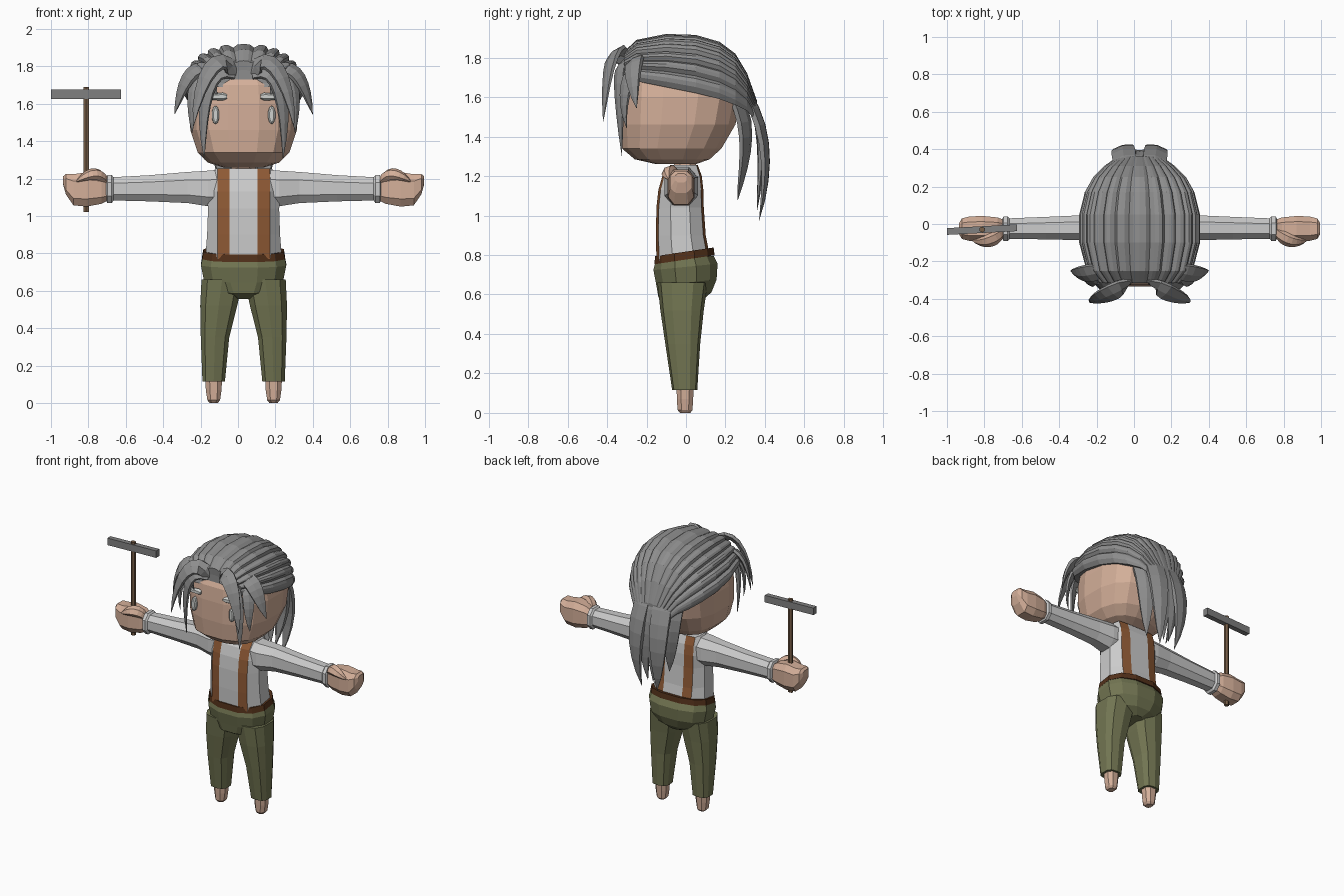
import bpy, bmesh, math
from mathutils import Vector
from mathutils.geometry import interpolate_bezier

if "Cube" in bpy.data.objects:
    bpy.data.objects.remove(bpy.data.objects["Cube"])

CX = 0.03  # body centre line


def material(name, *rgb):
    m = bpy.data.materials.new(name)
    m.use_nodes = True
    m.diffuse_color = (*rgb, 1)
    bsdf = m.node_tree.nodes["Principled BSDF"]
    bsdf.inputs["Base Color"].default_value = (*rgb, 1)
    bsdf.inputs["Roughness"].default_value = 0.8
    return m


SKIN = material("skin", .66, .43, .32)
HAIR = material("grey hair", .27, .27, .27)
SHIRT = material("shirt white", .6, .6, .6)
STRAP = material("strap brown", .27, .10, .035)
BELT = material("belt brown", .085, .03, .01)
PANTS = material("olive cloth", .17, .18, .085)
WOOD = material("handle wood", .19, .115, .065)
METAL = material("metal grey", .22, .22, .22)
PALE = material("pale features", .62, .64, .62)


def loft(name, rings, *mats, tip=False):
    """Skin a closed surface over equal-sized rings of points."""
    bm = bmesh.new()
    loops = [[bm.verts.new(p) for p in r] for r in rings]
    n = len(loops[0])
    for a, b in zip(loops, loops[1:]):
        for i in range(n):
            j = (i + 1) % n
            bm.faces.new((a[i], a[j], b[j], b[i]))
    bm.faces.new(loops[0])
    bm.faces.new(loops[-1])
    if tip:
        bmesh.ops.remove_doubles(bm, verts=loops[-1], dist=.004)
    bmesh.ops.recalc_face_normals(bm, faces=bm.faces)
    me = bpy.data.meshes.new(name)
    bm.to_mesh(me)
    bm.free()
    for m in mats:
        me.materials.append(m)
    ob = bpy.data.objects.new(name, me)
    bpy.context.collection.objects.link(ob)
    return ob


def power(k, e):
    """Signed power, safe for negative values."""
    return math.copysign(abs(k) ** e, k)


def oval(c, u, v, n=12, p=2.0):
    """Superellipse ring around c whose extents are the vectors u and v."""
    angles = [2 * math.pi * (i + .5) / n for i in range(n)]
    xs = [power(math.cos(t), 2 / p) for t in angles]
    ys = [power(math.sin(t), 2 / p) for t in angles]
    mx, my = max(xs), max(ys)
    return [Vector(c) + Vector(u) * (x / mx) + Vector(v) * (y / my) for x, y in zip(xs, ys)]


def stack(name, rows, mat, x=CX, n=12, p=2.4, tilt=0):
    """Upright loft; each row is z, front y, back y, half width, optional x shift."""
    rings = []
    for z, y0, y1, rx, *dx in rows:
        c = (x + (dx[0] if dx else 0), (y0 + y1) / 2, z + tilt * (y0 + y1) / 2)
        h = (y1 - y0) / 2
        rings.append(oval(c, (rx, 0, 0), (0, h, tilt * h), n, p))
    return loft(name, rings, mat)


def strand(name, ctrl, width, s, mat=HAIR, thick=.4, core=(CX, 0, 1.55)):
    """Tapered lock along a bezier, lying flat against the head."""
    ctrl = [Vector((CX + s * x, y, z)) for x, y, z in ctrl]
    path = interpolate_bezier(*ctrl, 9)
    rings = []
    for i, c in enumerate(path):
        t = path[min(i + 1, 8)] - path[max(i - 1, 0)]
        w = t.cross(c - Vector(core)).normalized()
        d = w.cross(t).normalized()
        r = max(width * abs(math.sin(math.pi * (.25 + .75 * i / 8))) ** .8, .001)
        rings.append(oval(c, w * r, d * r * thick, 6))
    return loft(name, rings, mat, tip=True)


# Head and neck
stack("head", [(1.26, -.15, .05, .11), (1.285, -.26, .12, .19), (1.34, -.325, .18, .245),
               (1.46, -.335, .25, .285), (1.6, -.335, .28, .29), (1.7, -.325, .27, .27),
               (1.79, -.28, .2, .2)], SKIN, n=16, p=2.6)
stack("neck", [(1.2, -.06, .05, .07), (1.29, -.06, .05, .06)], SKIN, n=8)

# Ridged hair cap swept from the hairline back to the tail: y, half width, base z, top z
LOCKS, SUB = 13, 4
cap = []
for y, rx, z0, z1 in [(-.31, .18, 1.71, 1.78), (-.315, .225, 1.69, 1.83), (-.25, .285, 1.68, 1.89),
                      (-.1, .325, 1.65, 1.92), (.05, .325, 1.62, 1.915), (.17, .295, 1.59, 1.88),
                      (.25, .25, 1.56, 1.82), (.31, .19, 1.53, 1.72), (.36, .12, 1.47, 1.58)]:
    row = []
    for i in range(LOCKS * SUB + 1):
        a = math.pi * i / (LOCKS * SUB)
        k = .93 + .07 * math.sin(math.pi * (i % SUB) / SUB) ** .6
        row.append((CX + rx * k * power(math.cos(a), .8), y,
                    z0 + (z1 - z0) * k * power(math.sin(a), .8)))
    cap.append(row)
loft("hair_cap", cap, HAIR)

# Mirrored fringe locks and tail locks
LOCK_PATHS = {
    "fringe_forward": (.05, [(.04, -.29, 1.75), (.12, -.37, 1.93), (.24, -.4, 1.76), (.27, -.42, 1.47)]),
    "fringe_long": (.042, [(.05, -.3, 1.76), (.2, -.35, 1.82), (.23, -.34, 1.6), (.21, -.325, 1.3)]),
    "fringe_side": (.05, [(.18, -.24, 1.78), (.28, -.27, 1.82), (.33, -.28, 1.7), (.37, -.25, 1.54)]),
    "fringe_temple": (.04, [(.2, -.25, 1.74), (.27, -.28, 1.76), (.28, -.34, 1.6), (.275, -.3, 1.44)]),
    "fringe_short": (.025, [(.12, -.3, 1.75), (.17, -.34, 1.74), (.17, -.35, 1.7), (.14, -.335, 1.64)]),
    "tail_inner": (.055, [(.03, .27, 1.68), (.03, .42, 1.5), (.05, .38, 1.25), (.02, .36, 1.02)]),
    "tail_middle": (.065, [(.07, .24, 1.7), (.08, .42, 1.5), (.11, .43, 1.25), (.06, .37, .97)]),
    "tail_outer": (.06, [(.13, .18, 1.7), (.13, .36, 1.5), (.13, .3, 1.3), (.08, .26, 1.07)]),
}
for name, (w, path) in LOCK_PATHS.items():
    for s, side in ((1, "left"), (-1, "right")):
        strand(f"{name}_{side}", path, w, s)

# Shirt body; columns either side of the chest become the straps
rings = []
for z, y0, y1, w in [(.77, -.15, .125, .205), (.9, -.152, .1, .195), (1.04, -.15, .09, .19),
                     (1.13, -.14, .088, .2), (1.2, -.12, .08, .19), (1.255, -.08, .06, .15)]:
    m, h = (y0 + y1) / 2, (y1 - y0) / 2
    half = [(.075, -1), (.14, -.9), (w, -.4), (w, .4), (.14, .9), (.075, 1)]
    full = half + [(-x, y) for x, y in reversed(half)]
    rings.append([(CX + x, m + h * y, z) for x, y in full])
torso = loft("shirt_body", rings, SHIRT, STRAP)
for f in torso.data.polygons:
    if len(f.vertices) == 4 and .09 < abs(f.center.x - CX) < .125:
        f.material_index = 1

# Belt and trousers
stack("belt", [(.777, -.16, .145, .222), (.817, -.157, .14, .215)], BELT, tilt=.15)
stack("trouser_seat", [(.565, -.09, .09, .06), (.6, -.14, .13, .16), (.66, -.15, .155, .212),
                       (.74, -.165, .16, .228), (.782, -.155, .14, .22)], PANTS, tilt=.1)


def across(s, rows, n=8, p=2.4):
    """Rings along an arm: offset, y, z, half depth, half height."""
    return [oval((CX + s * x, y, z), (0, a, 0), (0, 0, b), n, p) for x, y, z, a, b in rows]


for s, side in ((1, "left"), (-1, "right")):
    # Leg and foot
    stack(f"trouser_leg_{side}", [(.115, -.07, .057, .06, s * .16), (.35, -.105, .072, .076, s * .153),
                                  (.52, -.13, .09, .099, s * .133), (.66, -.145, .11, .11, s * .115)],
          PANTS, n=10, p=2.8)
    stack(f"foot_{side}", [(0, -.03, .022, .022), (.015, -.043, .033, .034), (.07, -.046, .036, .042),
                           (.13, -.048, .04, .045)], SKIN, x=CX + s * .16, n=8)
    # Sleeve and cuff
    loft(f"sleeve_{side}", across(s, [(.1, -.025, 1.15, .085, .1), (.19, -.025, 1.147, .085, .095),
                                      (.3, -.02, 1.152, .067, .083), (.5, -.022, 1.148, .06, .07),
                                      (.7, -.025, 1.145, .055, .062)]), SHIRT)
    loft(f"cuff_{side}", across(s, [(.695, -.025, 1.145, .055, .062), (.705, -.025, 1.143, .066, .075),
                                    (.728, -.025, 1.143, .066, .075), (.735, -.025, 1.143, .05, .058)]),
         SHIRT)
    # Fist with the thumb folded over the front
    loft(f"fist_{side}", across(s, [(.72, -.025, 1.14, .045, .055), (.76, -.025, 1.143, .06, .078),
                                    (.84, -.025, 1.142, .068, .092), (.91, -.025, 1.14, .065, .083),
                                    (.95, -.025, 1.17, .055, .055), (.965, -.025, 1.19, .03, .022)], p=3),
         SKIN)
    strand(f"thumb_{side}", [(.74, -.05, 1.19), (.78, -.09, 1.25), (.84, -.11, 1.22), (.9, -.085, 1.18)],
           .034, s, SKIN, .8, (CX + s * .84, 0, 1.1))
    # Eye and eyebrow
    ex = CX + s * .15
    loft(f"eye_{side}", [oval((ex, y, 1.54), (r, 0, 0), (0, 0, h), 10)
                         for y, r, h in ((-.31, .02, .05), (-.334, .019, .048), (-.34, .011, .038))], PALE)
    loft(f"eyebrow_{side}", [oval((CX + s * x, -.328, 1.638), (0, .017, 0), (0, 0, h), 6)
                             for x, h in ((.09, .012), (.11, .021), (.17, .018), (.2, .008))], PALE)

# Hammer held in the right fist
HX, HY = -.812, -.03
loft("hammer_handle", [oval((HX, HY, z), (.015, 0, 0), (0, .015, 0), 6) for z in (1.02, 1.69)], WOOD)
along = Vector((.187, .01, 0))
loft("hammer_head", [oval(Vector((HX, HY, 1.65)) + along * k, (0, .018, 0), (0, 0, .025), 4)
                     for k in (-1, 1)], METAL)
